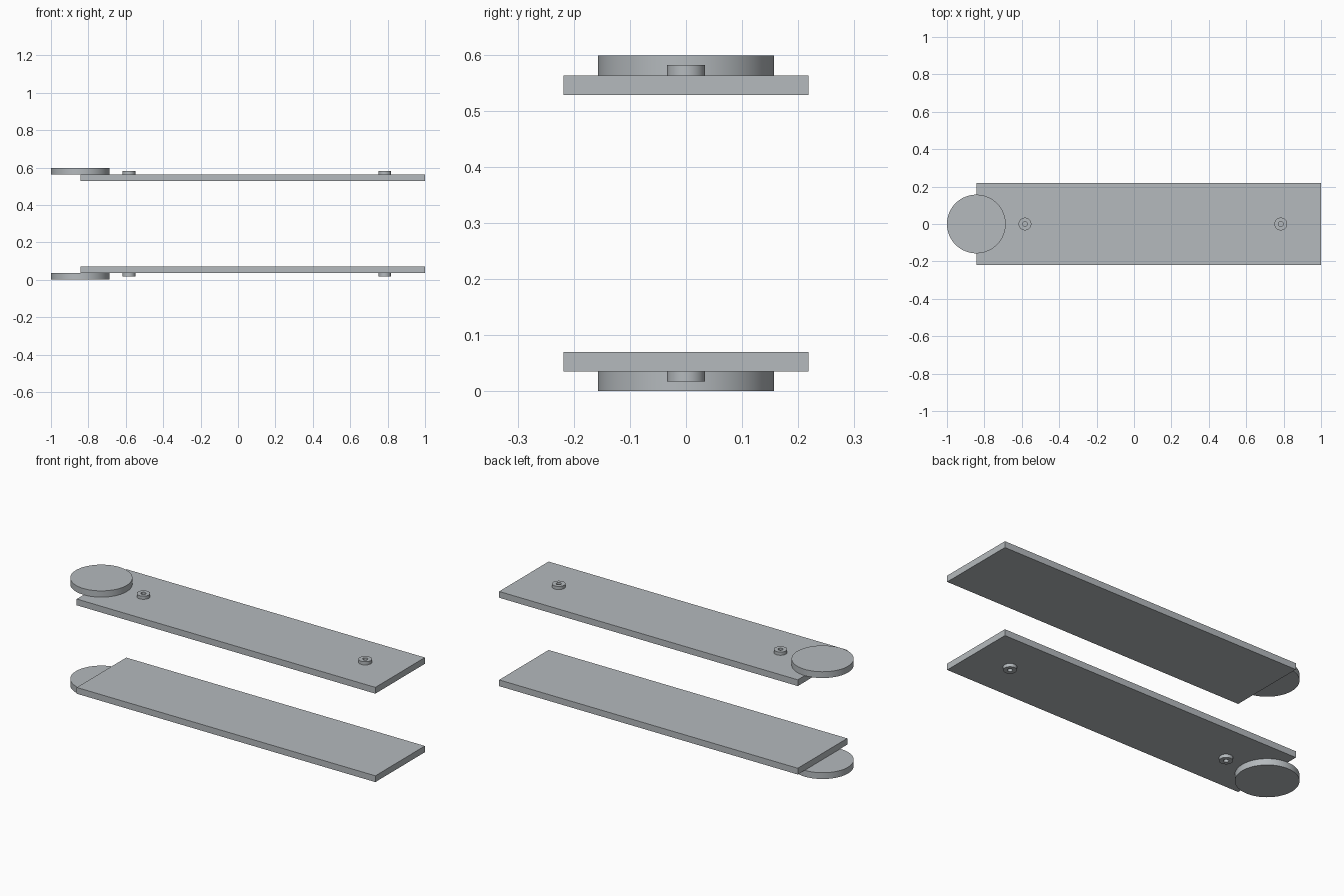
import bpy, bmesh, math

if "Cube" in bpy.data.objects:
    bpy.data.objects.remove(bpy.data.objects["Cube"])

HEIGHT = 0.598      # overall height
T = 0.035           # thickness of plates and discs
SEG = 64

grey = bpy.data.materials.new("light_grey")
grey.diffuse_color = (0.46, 0.49, 0.51, 1)
grey.use_nodes = True
grey.node_tree.nodes["Principled BSDF"].inputs["Base Color"].default_value = grey.diffuse_color


def finish(name, bm, smooth):
    bmesh.ops.recalc_face_normals(bm, faces=bm.faces)
    mesh = bpy.data.meshes.new(name)
    bm.to_mesh(mesh)
    bm.free()
    obj = bpy.data.objects.new(name, mesh)
    bpy.context.collection.objects.link(obj)
    mesh.materials.append(grey)
    if smooth:
        bpy.ops.object.select_all(action='DESELECT')
        obj.select_set(True)
        bpy.context.view_layer.objects.active = obj
        bpy.ops.object.shade_smooth_by_angle(angle=math.radians(35))


def box(name, x0, x1, half_y, z0, z1):
    bm = bmesh.new()
    bmesh.ops.create_cube(bm, size=1)
    for v in bm.verts:
        v.co = ((x0 + x1) / 2 + v.co.x * (x1 - x0), v.co.y * 2 * half_y,
                (z0 + z1) / 2 + v.co.z * (z1 - z0))
    finish(name, bm, False)


def lathe(name, x, profile):
    """Spin (radius, z) points around a vertical axis at x."""
    bm = bmesh.new()
    pts = [bm.verts.new((x + r, 0, z)) for r, z in profile]
    edges = [bm.edges.new(p) for p in zip(pts, pts[1:])]
    bmesh.ops.spin(bm, geom=pts + edges, cent=(x, 0, 0), axis=(0, 0, 1),
                   angle=math.tau, steps=SEG, use_duplicate=False)
    bmesh.ops.remove_doubles(bm, verts=bm.verts, dist=1e-5)
    finish(name, bm, True)


# Two mirrored assemblies: outer disc and screw bosses on each plate's outside
for side in ("lower", "upper"):
    def z(h):
        return h if side == "lower" else HEIGHT - h

    # long flat plate
    box(side + "_plate", -0.842, 1.0, 0.218, *sorted((z(T), z(2 * T))))
    # round end disc
    lathe(side + "_end_disc", -0.843, [(0, z(0)), (0.157, z(0)), (0.157, z(T)), (0, z(T))])
    # small bosses with a central hole
    for label, x in (("left", -0.583), ("right", 0.785)):
        top = z(T - 0.018)
        lathe(f"{side}_{label}_boss", x,
              [(0, z(T - 0.002)), (0.013, z(T - 0.002)), (0.013, top),
               (0.034, top), (0.034, z(T)), (0, z(T))])
